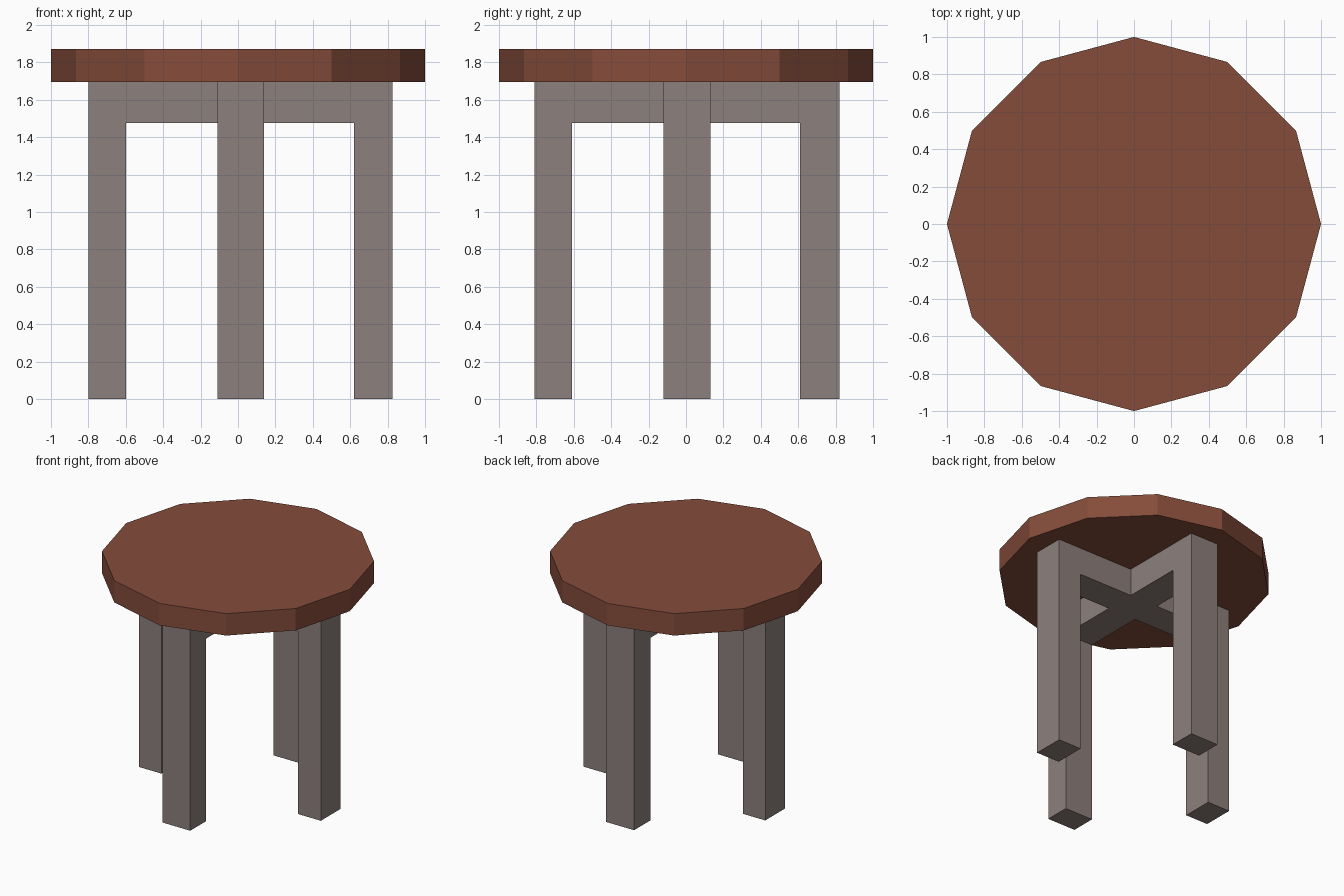
import bpy, bmesh, math

if "Cube" in bpy.data.objects:
    bpy.data.objects.remove(bpy.data.objects["Cube"])


def material(name, rgb):
    m = bpy.data.materials.new(name)
    m.diffuse_color = (*rgb, 1.0)
    m.use_nodes = True
    m.node_tree.nodes["Principled BSDF"].inputs["Base Color"].default_value = m.diffuse_color
    return m


def finish(bm, name, mat):
    bmesh.ops.recalc_face_normals(bm, faces=bm.faces)
    me = bpy.data.meshes.new(name)
    bm.to_mesh(me)
    bm.free()
    me.materials.append(mat)
    ob = bpy.data.objects.new(name, me)
    bpy.context.collection.objects.link(ob)
    return ob


brown = material("reddish brown wood", (0.235, 0.073, 0.043))
grey = material("warm grey wood", (0.265, 0.215, 0.200))

LEG_TOP, RAIL_BOTTOM, SEAT_TOP = 1.695, 1.475, 1.872

# Seat: twelve-sided slab
bm = bmesh.new()
ring = [bm.verts.new((math.cos(i * math.pi / 6), math.sin(i * math.pi / 6), LEG_TOP))
        for i in range(12)]
base = bm.faces.new(ring)
ext = bmesh.ops.extrude_face_region(bm, geom=[base], use_keep_orig=True)
for v in ext["geom"]:
    if isinstance(v, bmesh.types.BMVert):
        v.co.z = SEAT_TOP
finish(bm, "seat", brown)

# Base: plus-shaped rails with a leg at each end, as one solid
xs = [-0.80, -0.60, -0.11, 0.14, 0.62, 0.825]
ys = [-0.81, -0.61, -0.12, 0.13, 0.61, 0.82]
cells = {(i, 2) for i in range(5)} | {(2, j) for j in range(5)}
legs = {(0, 2), (4, 2), (2, 0), (2, 4)}
solid = {(i, j, 1) for i, j in cells} | {(i, j, 0) for i, j in legs}
zs = [0.0, RAIL_BOTTOM, LEG_TOP]

bm = bmesh.new()
verts = {}


def vert(key):
    if key not in verts:
        i, j, k = key
        verts[key] = bm.verts.new((xs[i], ys[j], zs[k]))
    return verts[key]


# Outer faces only: skip faces shared by two solid cells
for cell in solid:
    for axis in range(3):
        u, w = [a for a in range(3) if a != axis]
        for side in (0, 1):
            near = list(cell)
            near[axis] += 1 if side else -1
            if tuple(near) in solid:
                continue
            loop = []
            for du, dw in ((0, 0), (1, 0), (1, 1), (0, 1)):
                key = list(cell)
                key[axis] += side
                key[u] += du
                key[w] += dw
                loop.append(vert(tuple(key)))
            bm.faces.new(loop)
finish(bm, "leg_frame", grey)
